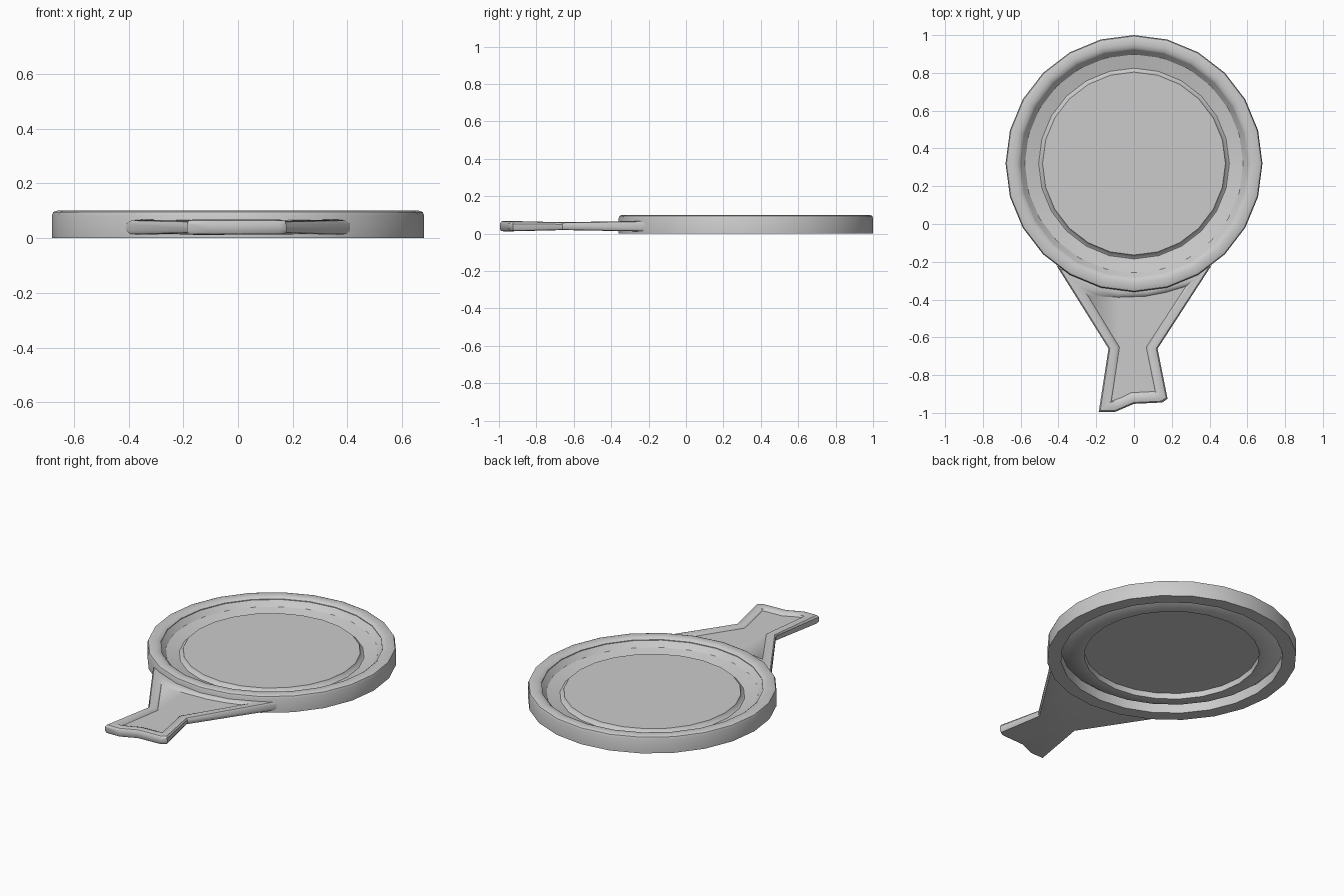
import bpy, bmesh, math

if "Cube" in bpy.data.objects:
    bpy.data.objects.remove(bpy.data.objects["Cube"])

CY, SIDES = 0.32, 24


def finish(bm, name):
    bmesh.ops.recalc_face_normals(bm, faces=bm.faces)
    mesh = bpy.data.meshes.new(name)
    bm.to_mesh(mesh)
    bm.free()
    ob = bpy.data.objects.new(name, mesh)
    bpy.context.collection.objects.link(ob)
    bpy.ops.object.select_all(action='DESELECT')
    ob.select_set(True)
    bpy.context.view_layer.objects.active = ob
    bpy.ops.object.shade_smooth_by_angle(angle=math.radians(35))
    return ob


def skin(name, rings, cap=True):
    """Join point rings of equal length; cap both ends or close into a loop."""
    bm = bmesh.new()
    rows = [[bm.verts.new(p) for p in ring] for ring in rings]
    n = len(rows[0])
    pairs = list(zip(rows, rows[1:]))
    if not cap:
        pairs.append((rows[-1], rows[0]))
    for a, b in pairs:
        for i in range(n):
            j = (i + 1) % n
            bm.faces.new((a[i], a[j], b[j], b[i]))
    if cap:
        bm.faces.new(rows[0])
        bm.faces.new(rows[-1])
    return finish(bm, name)


def circle(r, z):
    return [(r * math.sin(2 * math.pi * i / SIDES),
             CY + r * math.cos(2 * math.pi * i / SIDES), z) for i in range(SIDES)]


# Outer rim: rounded top, flat bottom, open centre
rim = [(0.605, 0), (0.68, 0), (0.68, 0.083), (0.675, 0.095), (0.662, 0.1),
       (0.635, 0.1), (0.616, 0.097), (0.605, 0.088)]
skin("rim", [circle(r, z) for r, z in rim], cap=False)

# Sloping dish with a raised centre floor, hollow beneath
dish = [(0.478, 0.05), (0.478, 0.015), (0.5, 0.013), (0.575, 0.036), (0.606, 0.06),
        (0.606, 0.085), (0.578, 0.053), (0.505, 0.035), (0.49, 0.045), (0.484, 0.058)]
skin("dish", [circle(r, z) for r, z in dish])


# Handle: paired outer and inner outlines, starting with the arc under the rim
def arc(r, x):
    return (x, CY - math.sqrt(r * r - x * x))


outer = [(-0.41, -0.22), arc(0.65, -0.25), arc(0.65, -0.1), arc(0.65, 0.1),
         arc(0.65, 0.25), (0.41, -0.22), (0.125, -0.66), (0.178, -0.925),
         (0.15, -0.945), (0, -0.952), (-0.1, -0.995), (-0.187, -0.995), (-0.135, -0.66)]
inner = [(-0.245, -0.378), (-0.2, -0.384), (-0.08, -0.388), (0.06, -0.383),
         (0.17, -0.362), (0.275, -0.33), (0.065, -0.652), (0.112, -0.885),
         (0.08, -0.888), (-0.015, -0.893), (-0.07, -0.92), (-0.12, -0.938), (-0.077, -0.652)]


def outline(t, z):
    ring = []
    for (ax, ay), (bx, by) in zip(outer, inner):
        x, y = ax + (bx - ax) * t, ay + (by - ay) * t
        waist = 1 - 0.3 * max(0, 1 - abs(y + 0.6) / 0.35)
        ring.append((x, y, 0.04 + (z - 0.04) * waist))
    return ring


section = [(0.35, 0.012), (0.1, 0.015), (0, 0.027), (0, 0.053), (0.12, 0.064),
           (0.35, 0.068), (0.65, 0.067), (0.88, 0.062), (1, 0.052)]
skin("handle", [outline(t, z) for t, z in section])
